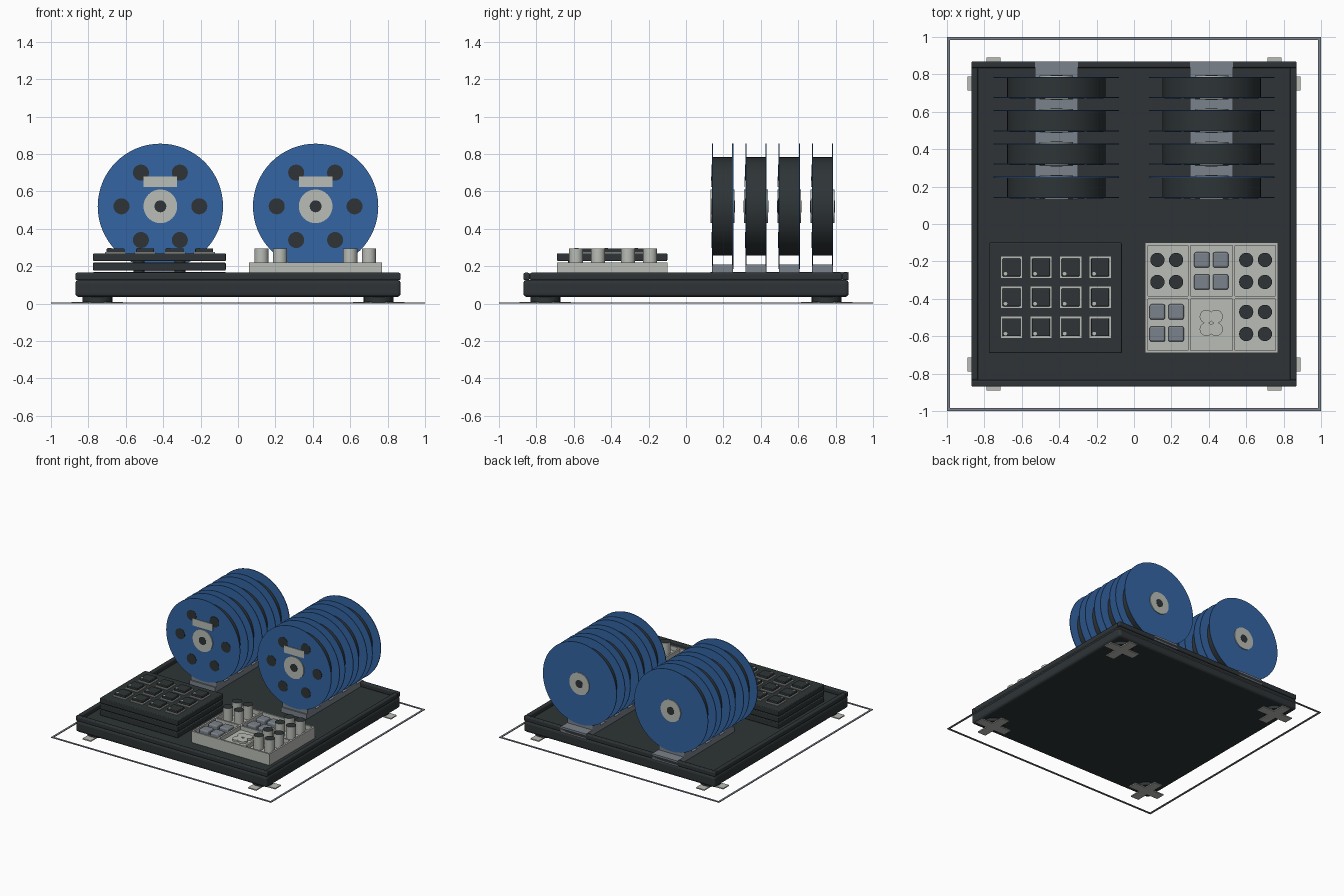
import bpy, bmesh, math
from mathutils import Matrix, Vector

old = bpy.data.objects.get("Cube")
if old:
    bpy.data.objects.remove(old, do_unlink=True)


def material(name, hex_code):
    rgb = [int(hex_code[i:i + 2], 16) / 255 for i in (0, 2, 4)]
    lin = [c / 12.92 if c < 0.04 else ((c + 0.055) / 1.055) ** 2.4 for c in rgb]
    m = bpy.data.materials.new(name)
    m.use_nodes = True
    m.diffuse_color = (*lin, 1)
    m.node_tree.nodes["Principled BSDF"].inputs["Base Color"].default_value = (*lin, 1)
    return m


DARK = material("charcoal", "2e3436")
BLUE = material("spool blue", "3465a4")
LIGHT = material("light grey", "babdb6")
GREY = material("slate grey", "7b828b")


def finish(bm, name, mat, bevel=0, smooth=False):
    mesh = bpy.data.meshes.new(name)
    bm.to_mesh(mesh)
    bm.free()
    mesh.materials.append(mat)
    ob = bpy.data.objects.new(name, mesh)
    bpy.context.collection.objects.link(ob)
    if bevel:
        mod = ob.modifiers.new("rounded_edges", "BEVEL")
        mod.width = bevel
        mod.segments = 3
    if smooth:
        bpy.ops.object.select_all(action="DESELECT")
        ob.select_set(True)
        bpy.context.view_layer.objects.active = ob
        bpy.ops.object.shade_smooth_by_angle(angle=math.radians(35))
    return ob


def add_box(bm, x, y, z):
    """Add a box given (low, high) ranges on each axis."""
    centre = Vector([(a + b) / 2 for a, b in (x, y, z)])
    size = [b - a for a, b in (x, y, z)]
    bmesh.ops.create_cube(bm, size=1, matrix=Matrix.Translation(centre) @ Matrix.Diagonal((*size, 1)))


def box(name, mat, x, y, z, bevel=0):
    bm = bmesh.new()
    add_box(bm, x, y, z)
    return finish(bm, name, mat, bevel)


def span(centre, size):
    return (centre - size / 2, centre + size / 2)


def disc(name, mat, centre, radius, depth, along_y=False, sides=24):
    bm = bmesh.new()
    turn = Matrix.Rotation(math.pi / 2, 4, "X") if along_y else Matrix.Identity(4)
    bmesh.ops.create_cone(bm, cap_ends=True, segments=sides, radius1=radius, radius2=radius,
                          depth=depth, matrix=Matrix.Translation(centre) @ turn)
    return finish(bm, name, mat, smooth=True)


def frame(name, mat, x, y, z, t, bevel=0):
    """Rectangular border: front and back bars full width, side bars between."""
    bm = bmesh.new()
    for ys in ((y[0], y[0] + t), (y[1] - t, y[1])):
        add_box(bm, x, ys, z)
    for xs in ((x[0], x[0] + t), (x[1] - t, x[1])):
        add_box(bm, xs, (y[0] + t, y[1] - t), z)
    return finish(bm, name, mat, bevel)


# Ground outline, base body and raised rim
frame("ground_outline", GREY, (-1, 1), (-1, 1), (0, 0.005), 0.016)
box("base_body", DARK, (-0.87, 0.87), (-0.87, 0.87), (0.035, 0.127), 0.02)
frame("base_rim", DARK, (-0.87, 0.87), (-0.87, 0.87), (0.125, 0.165), 0.035, 0.009)

# Corner feet on cross-shaped pads
for sx in (-1, 1):
    for sy in (-1, 1):
        x, y = 0.752 * sx, 0.752 * sy
        bm = bmesh.new()
        add_box(bm, span(x, 0.276), span(y, 0.074), (0, 0.009))
        for s in (-1, 1):
            add_box(bm, span(x, 0.074), span(y + s * 0.0875, 0.101), (0, 0.009))
        finish(bm, "foot_cross", LIGHT)
        disc("foot_puck", DARK, (x, y, 0.022), 0.08, 0.028)


# Spools
def spool(x, y):
    z, half = 0.52, 0.054
    disc("spool_core", DARK, (x, y, z), 0.263, 2 * half, True, 64)
    for s in (-1, 1):
        disc("spool_flange", BLUE, (x, y + s * half, z), 0.335, 0.006, True, 64)
        disc("spool_hub", LIGHT, (x, y + s * 0.06, z), 0.09, 0.008, True, 40)
        disc("hub_bore", DARK, (x, y + s * 0.0645, z), 0.032, 0.003, True)
    for i in range(6):
        a = i * math.pi / 3
        disc("spool_window", DARK, (x + 0.208 * math.cos(a), y - 0.058, z + 0.208 * math.sin(a)),
             0.043, 0.003, True)
    box("spool_label", LIGHT, span(x, 0.18), span(y - 0.06, 0.005), (0.622, 0.68))
    box("spool_cradle", GREY, span(x, 0.23), span(y, 0.112), (0.16, 0.21), 0.008)


for x in (-0.415, 0.415):
    box("spool_rail", GREY, span(x, 0.23), (0.13, 0.87), (0.125, 0.168))
    for i in range(4):
        spool(x, 0.196 + 0.178 * i)

# Keypad: three stacked slabs on standoffs
pad_x, pad_y = (-0.775, -0.065), (-0.69, -0.1)
for i in range(3):
    z = 0.127 + 0.05 * i
    box("keypad_slab", DARK, pad_x, pad_y, (z, z + 0.042), 0.006)
for x in (-0.53, -0.31):
    for y in (-0.6, -0.19):
        disc("keypad_standoff", DARK, (x, y, 0.2), 0.03, 0.1)

# Keys with pale borders and an indicator dot
for col in range(4):
    for row in range(3):
        x, y = -0.655 + 0.158 * col, -0.232 - 0.16 * row
        frame("key_border", LIGHT, span(x, 0.114), span(y, 0.114), (0.268, 0.277), 0.011)
        box("key", DARK, span(x, 0.096), span(y, 0.096), (0.268, 0.295), 0.005)
        disc("key_dot", LIGHT, (x - 0.032, y - 0.034, 0.296), 0.01, 0.003, sides=12)

# Sorting tray with six cells
tray_x, tray_y = (0.06, 0.77), (-0.69, -0.1)
box("tray_floor", LIGHT, tray_x, tray_y, (0.125, 0.185))
frame("tray_rim", LIGHT, tray_x, tray_y, (0.185, 0.22), 0.014)
for x in (0.295, 0.533):
    box("tray_divider", LIGHT, span(x, 0.014), (-0.676, -0.114), (0.185, 0.219))
box("tray_cross_divider", LIGHT, (0.074, 0.756), span(-0.393, 0.014), (0.185, 0.2185))


def four(x, y, dx=0.05, dy=0.059):
    return [(x + i * dx, y + j * dy) for i in (-1, 1) for j in (-1, 1)]


# Posts with dark tops
for cx, cy in ((0.175, -0.251), (0.65, -0.251), (0.65, -0.529)):
    for x, y in four(cx, cy):
        post = disc("tray_post", LIGHT, (x, y, 0.239), 0.038, 0.112)
        post.data.materials.append(DARK)
        for face in post.data.polygons:
            face.material_index = int(face.normal.z > 0.9)

# Square blocks and a cluster of pale discs
for cx, cy in ((0.413, -0.251), (0.175, -0.529)):
    for x, y in four(cx, cy):
        box("tray_block", GREY, span(x, 0.082), span(y, 0.082), (0.18, 0.22), 0.01)
for i, (x, y) in enumerate(four(0.413, -0.529, 0.026, 0.034)):
    disc("tray_disc", LIGHT, (x, y, 0.192), 0.036, 0.016 + 0.001 * i)
